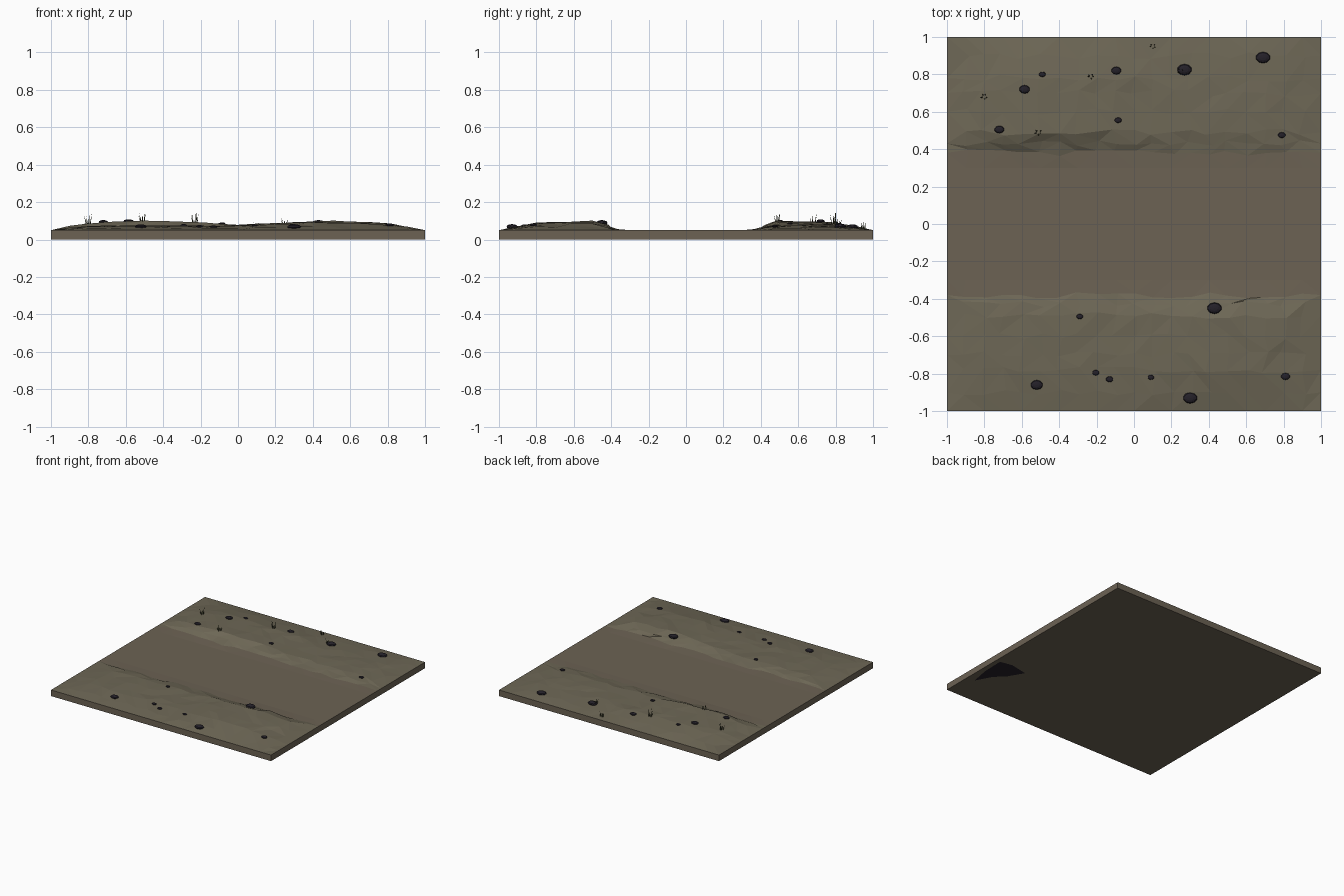
import bpy, bmesh, math, random
from mathutils import Matrix, Vector

if "Cube" in bpy.data.objects:
    bpy.data.objects.remove(bpy.data.objects["Cube"])

random.seed(4)


def material(name, rgb):
    m = bpy.data.materials.new(name)
    m.diffuse_color = (*rgb, 1)
    m.use_nodes = True
    m.node_tree.nodes["Principled BSDF"].inputs["Base Color"].default_value = m.diffuse_color
    return m


EARTH = material("brown earth", (0.150, 0.123, 0.088))
BANK = material("olive soil", (0.155, 0.137, 0.093))
STONE = material("dark stone", (0.018, 0.015, 0.022))
GRASS = material("dark grass", (0.060, 0.065, 0.030))


def finish(name, bm, mats):
    me = bpy.data.meshes.new(name)
    bm.to_mesh(me)
    bm.free()
    for m in mats:
        me.materials.append(m)
    ob = bpy.data.objects.new(name, me)
    bpy.context.collection.objects.link(ob)
    return ob


def ramp(v, pts):
    """Piecewise linear lookup."""
    for (a, p), (b, q) in zip(pts, pts[1:]):
        if v <= b:
            return p + (q - p) * max(0, v - a) / (b - a)
    return pts[-1][1]


# Bank height along x (front and back) and across the bank from road to edge
FRONT = [(-1, 0), (-.8, .024), (-.45, .026), (-.1, .022), (.2, .038), (.45, .05), (.7, .044), (.85, .03), (1, 0)]
BACK = [(-1, 0), (-.85, .032), (-.6, .05), (-.35, .045), (0, .03), (.3, .022), (.75, .025), (1, 0)]
ACROSS = [(0, 0), (.3, .0), (.38, .12), (.43, .55), (.49, 1), (.78, .85), (.9, .45), (1, 0)]


def height(x, y):
    along = ramp(x, FRONT if y < 0 else BACK)
    return 0.05 + along * ramp(abs(y), ACROSS)


# Ground: an uneven sheet with straight skirts and a flat underside
ROWS = [0, .15, .3, .38, .43, .49, .6, .7, .78, .9, 1]
ys = [-v for v in ROWS[:0:-1]] + ROWS
xs = [-1 + i / 10 for i in range(21)]
bm = bmesh.new()
grid = []
for y in ys:
    line = []
    for x in xs:
        px, py = x, y
        z = height(x, y)
        if abs(x) < 1 and .3 < abs(y) < 1:
            px += random.uniform(-.02, .02)
            py += random.uniform(-.018, .018)
            z += random.uniform(-.003, .003) * (abs(y) > .4)
        line.append(bm.verts.new((px, py, z)))
    grid.append(line)
for j in range(len(ys) - 1):
    for i in range(len(xs) - 1):
        a, b, c, d = grid[j][i], grid[j][i + 1], grid[j + 1][i + 1], grid[j + 1][i]
        tris = ((a, b, c), (a, c, d)) if random.random() < .5 else ((a, b, d), (b, c, d))
        for t in tris:
            bm.faces.new(t).material_index = int(abs(ys[j] + ys[j + 1]) / 2 > .38)
rim = grid[0] + [r[-1] for r in grid[1:]] + grid[-1][-2::-1] + [r[0] for r in grid[-2:0:-1]]
low = [bm.verts.new((v.co.x, v.co.y, 0)) for v in rim]
for i in range(len(rim)):
    k = (i + 1) % len(rim)
    bm.faces.new((rim[i], low[i], low[k], rim[k]))
bm.faces.new(low[::-1])
bmesh.ops.recalc_face_normals(bm, faces=bm.faces)
finish("ground", bm, [EARTH, BANK])

# Dark stain on the underside
bm = bmesh.new()
outline = [(.93, -.76), (.96, -.6), (.965, -.42), (.86, -.4), (.71, -.43), (.78, -.55), (.86, -.63)]
face = bm.faces.new([bm.verts.new((x, y, -.0005)) for x, y in outline])
face.normal_update()
if face.normal.z > 0:
    face.normal_flip()
finish("underside_stain", bm, [STONE])

# Stones: squashed faceted domes (x, y, radius)
STONES = [(-.72, .505, .026), (-.585, .72, .029), (-.49, .80, .018), (-.095, .82, .027),
          (.27, .825, .039), (.69, .89, .039), (-.085, .555, .019), (.79, .475, .02),
          (-.29, -.495, .018), (.43, -.45, .039), (-.52, -.86, .033), (-.205, -.795, .019),
          (-.13, -.83, .02), (.09, -.82, .017), (.30, -.93, .038), (.81, -.815, .024)]
bm = bmesh.new()
for x, y, r in STONES:
    place = Matrix.Translation((x, y, height(x, y) + r * .12)) @ Matrix.Diagonal((r, r * .78, r * .38, 1))
    bmesh.ops.create_uvsphere(bm, u_segments=10, v_segments=6, radius=1, matrix=place)
finish("stones", bm, [STONE])

# Grass tufts: narrow tapered blades leaning outwards (x, y, height)
TUFTS = [(-.8, .68, .062), (-.51, .49, .048), (-.23, .79, .075), (.25, .815, .055), (.1, .95, .045)]
bm = bmesh.new()
for x, y, h in TUFTS:
    for n in range(5):
        ang = n * 2.4 + random.uniform(-.4, .4)
        out = Vector((math.cos(ang), math.sin(ang), 0))
        side = Vector((-out.y, out.x, 0)) * .004
        base = Vector((x, y, height(x, y) - .004)) + out * .008
        tip = base + out * random.uniform(.004, .018) + Vector((0, 0, h * random.uniform(.65, 1.05)))
        corners = [base + side, base - side, base + out * .005]
        vs = [bm.verts.new(p) for p in corners + [tip]]
        for t in ((0, 1, 3), (1, 2, 3), (2, 0, 3), (2, 1, 0)):
            bm.faces.new([vs[k] for k in t])
bmesh.ops.recalc_face_normals(bm, faces=bm.faces)
finish("grass_tufts", bm, [GRASS])
